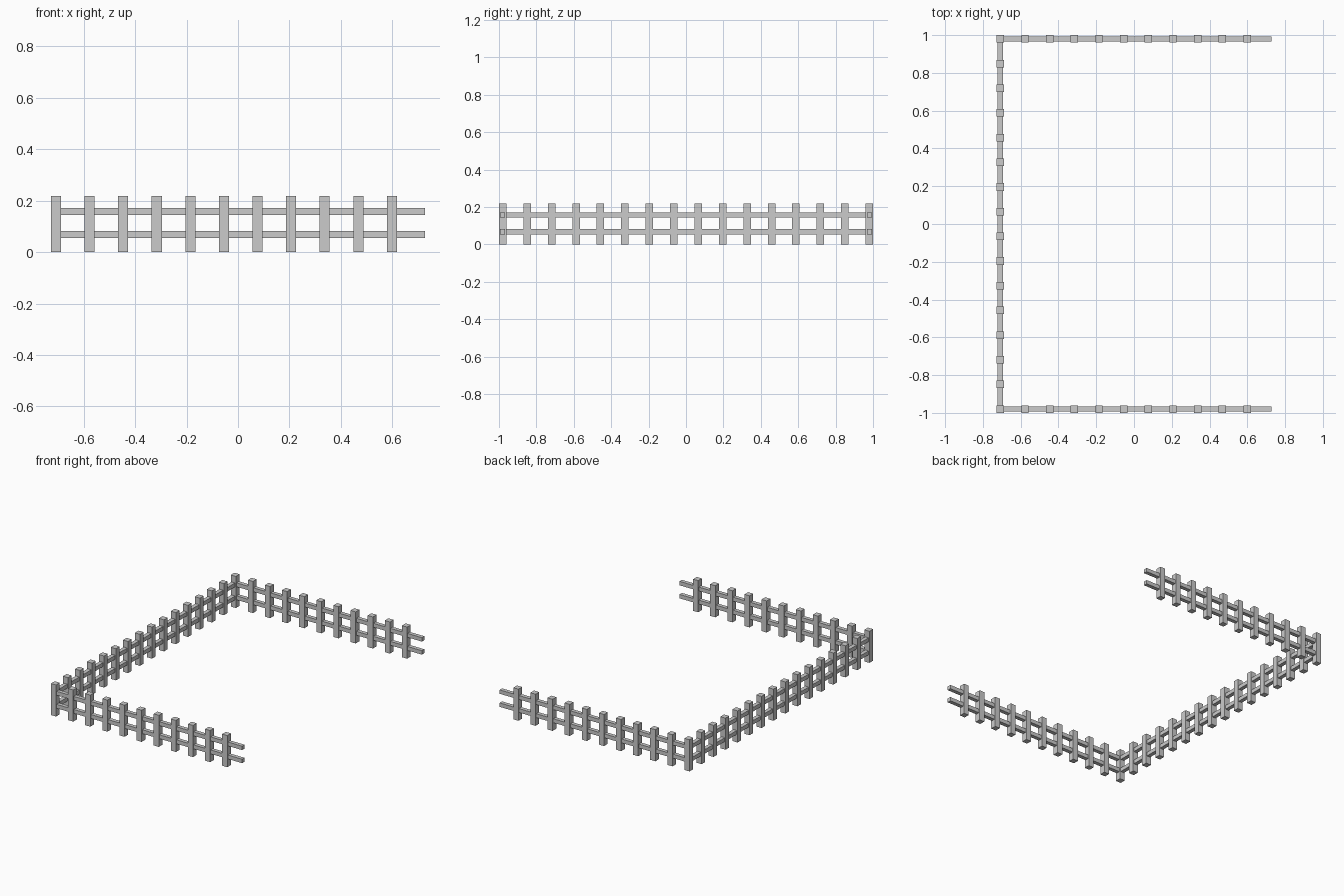
import bpy, bmesh
from mathutils import Matrix, Vector

if "Cube" in bpy.data.objects:
    bpy.data.objects.remove(bpy.data.objects["Cube"])

PITCH = 1.96 / 15      # spacing between posts
X0, Y0 = -0.708, 0.98  # corner post centres
POST_W, POST_H = 0.039, 0.218
RAIL_T = 0.027
RAIL_Z = (0.068, 0.158)
X_END = 0.727


def boxes(name, items):
    """One object made of boxes given as (centre, size)."""
    bm = bmesh.new()
    for centre, size in items:
        m = Matrix.Translation(centre) @ Matrix.Diagonal(Vector(size).to_4d())
        bmesh.ops.create_cube(bm, size=1, matrix=m)
    mesh = bpy.data.meshes.new(name)
    bm.to_mesh(mesh)
    bm.free()
    bpy.context.collection.objects.link(bpy.data.objects.new(name, mesh))


def post(x, y):
    return (x, y, POST_H / 2), (POST_W, POST_W + 0.001, POST_H)


# Front and back runs, open at the right end
for name, y in (("front", -Y0), ("back", Y0)):
    boxes(name + "_posts", [post(X0 + i * PITCH, y) for i in range(11)])
    boxes(name + "_rails", [(((X0 + X_END) / 2, y, z),
                             (X_END - X0, RAIL_T, RAIL_T)) for z in RAIL_Z])

# Left run between the two corner posts
boxes("left_posts", [post(X0, -Y0 + i * PITCH) for i in range(1, 15)])
boxes("left_rails", [((X0, 0, z), (RAIL_T, 2 * Y0, RAIL_T)) for z in RAIL_Z])
